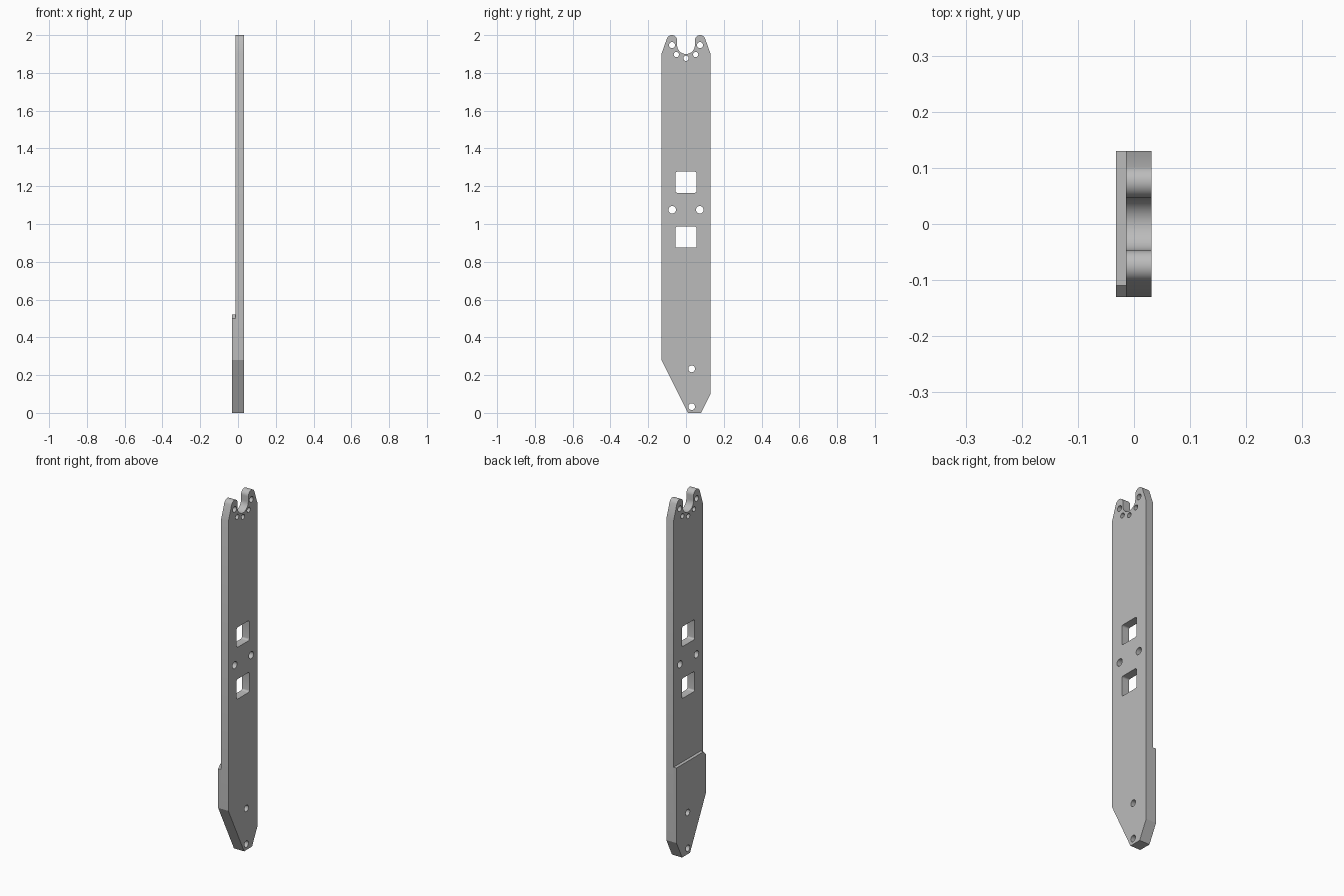
import bpy
import bmesh
from math import cos, sin, radians

if "Cube" in bpy.data.objects:
    bpy.data.objects.remove(bpy.data.objects["Cube"], do_unlink=True)

grey = bpy.data.materials.new("plain grey")
grey.use_nodes = True
grey.diffuse_color = (0.5, 0.5, 0.5, 1)
grey.node_tree.nodes["Principled BSDF"].inputs["Base Color"].default_value = (0.5, 0.5, 0.5, 1)


def arc(y, z, r, start, end, steps):
    """Points on an arc in the side plane, angles in degrees."""
    angles = [radians(start + (end - start) * i / steps) for i in range(steps + 1)]
    return [(y + r * cos(a), z + r * sin(a)) for a in angles]


def hole(y, z, r):
    return arc(y, z, r, 0, 360, 24)[:-1]


def rounded_square(y, z, half, r):
    points = []
    for i, (sy, sz) in enumerate([(1, 1), (-1, 1), (-1, -1), (1, -1)]):
        points += arc(y + sy * (half - r), z + sz * (half - r), r, 90 * i, 90 * i + 90, 5)
    return points


def plate(name, loops, x0, x1):
    """Fill an outline with its openings and give it thickness along x."""
    bm = bmesh.new()
    for loop in loops:
        verts = [bm.verts.new((x0, y, z)) for y, z in loop]
        for a, b in zip(verts, verts[1:] + verts[:1]):
            bm.edges.new((a, b))
    bmesh.ops.triangle_fill(bm, edges=bm.edges[:], use_beauty=True, normal=(1, 0, 0))
    result = bmesh.ops.extrude_face_region(bm, geom=bm.faces[:])
    moved = [v for v in result["geom"] if isinstance(v, bmesh.types.BMVert)]
    bmesh.ops.translate(bm, verts=moved, vec=(x1 - x0, 0, 0))
    bmesh.ops.recalc_face_normals(bm, faces=bm.faces[:])
    mesh = bpy.data.meshes.new(name)
    bm.to_mesh(mesh)
    bm.free()
    mesh.materials.append(grey)
    obj = bpy.data.objects.new(name, mesh)
    bpy.context.collection.objects.link(obj)
    bpy.ops.object.select_all(action="DESELECT")
    obj.select_set(True)
    bpy.context.view_layer.objects.active = obj
    bpy.ops.object.shade_smooth_by_angle(angle=radians(25))


WIDTH = 0.13
TOE = [(-WIDTH, 0.28), (0.01, 0), (0.08, 0), (WIDTH, 0.10)]
toe_holes = [hole(0.03, z, 0.018) for z in (0.033, 0.233)]

# Forked top: rounded lug, round notch, mirrored lug
lug = [(-WIDTH, 1.90)] + arc(-0.075, 1.972, 0.028, 160, 0, 16)
notch = arc(0, 1.947, 0.047, 180, 360, 24)
fork = lug + notch + [(-y, z) for y, z in reversed(lug)]

# Main board with fixing holes and two square windows
openings = toe_holes + [hole(0, 1.877, 0.014)]
for side in (-1, 1):
    openings.append(hole(side * 0.074, 1.947, 0.016))
    openings.append(hole(side * 0.051, 1.897, 0.014))
    openings.append(hole(side * 0.073, 1.075, 0.02))
for z in (0.931, 1.221):
    openings.append(rounded_square(0, z, 0.056, 0.01))
plate("main_board", [TOE + fork[::-1]] + openings, -0.014, 0.031)

# Thickening pad on the lower end, with one clipped upper corner
pad = TOE + [(WIDTH, 0.52), (-0.11, 0.52), (-WIDTH, 0.50)]
plate("lower_pad", [pad] + toe_holes, -0.032, -0.014)
